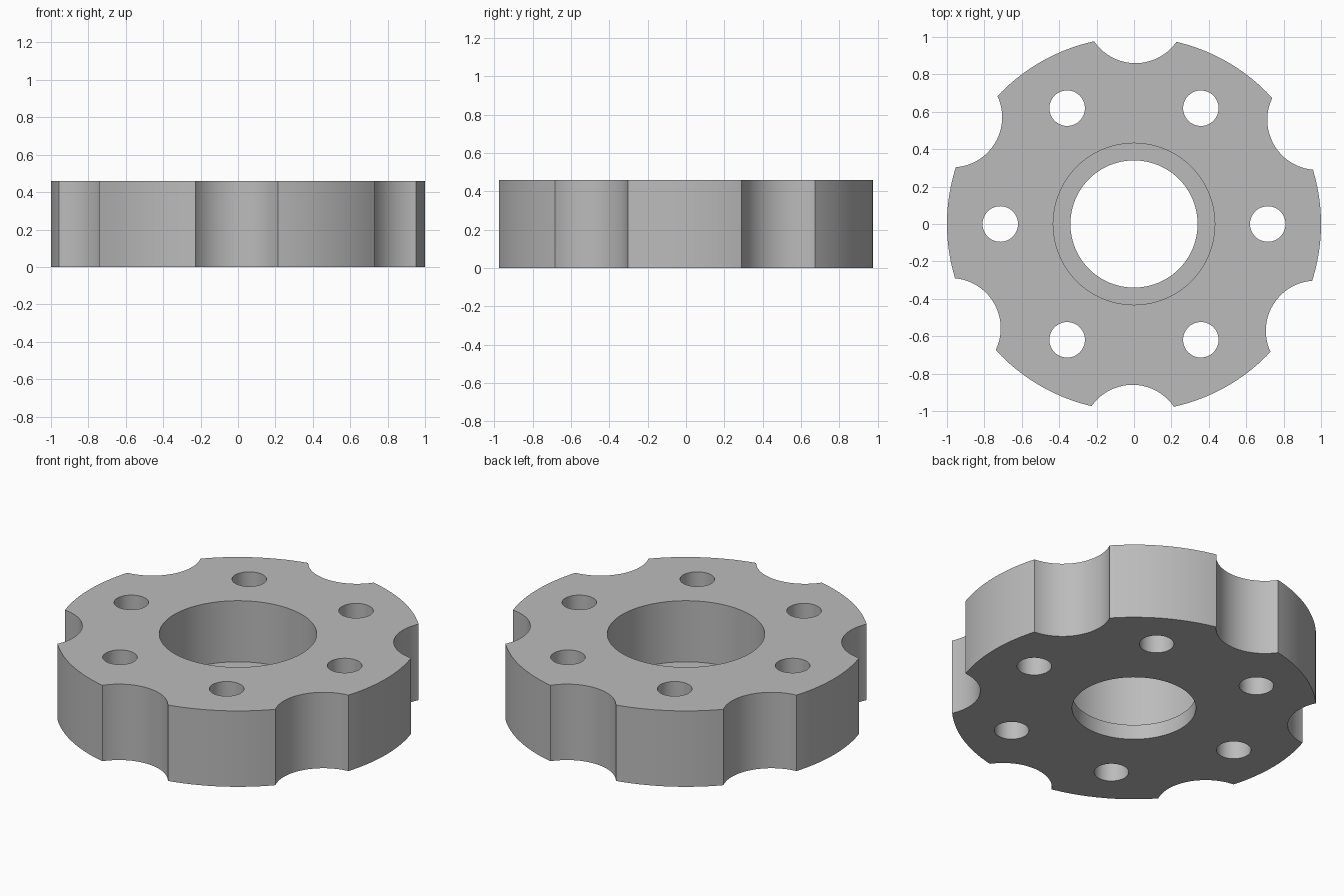
import bpy, math

if "Cube" in bpy.data.objects:
    bpy.data.objects.remove(bpy.data.objects["Cube"])

HEIGHT = 0.46
NOTCH_TILT = math.radians(-0.4)

grey = bpy.data.materials.new("neutral_grey")
grey.diffuse_color = (0.5, 0.5, 0.5, 1)
grey.use_nodes = True
grey.node_tree.nodes["Principled BSDF"].inputs["Base Color"].default_value = grey.diffuse_color


def cylinder(name, radius, z0, z1, x=0, y=0, sides=96):
    bpy.ops.mesh.primitive_cylinder_add(vertices=sides, radius=radius, depth=z1 - z0,
                                        location=(x, y, (z0 + z1) / 2))
    ob = bpy.context.object
    ob.name = name
    return ob


def ring(name, radius, distance, start, sides):
    """Six cutters spaced evenly around the axis."""
    return [cylinder(name, radius, -0.1, HEIGHT + 0.1,
                     distance * math.cos(start + i * math.pi / 3),
                     distance * math.sin(start + i * math.pi / 3), sides)
            for i in range(6)]


# Round body
body = cylinder("flange_body", 1.0, 0, HEIGHT, sides=128)
body.data.materials.append(grey)

# Through bore, wider counterbore from above, bolt holes and rim notches
cutters = [cylinder("bore_cutter", 0.34, -0.1, HEIGHT + 0.1),
           cylinder("counterbore_cutter", 0.432, 0.09, HEIGHT + 0.15)]
cutters += ring("bolt_hole_cutter", 0.095, 0.715, 0, 48)
cutters += ring("notch_cutter", 0.268, 1.128, math.pi / 6 + NOTCH_TILT, 96)

bpy.ops.object.select_all(action='DESELECT')
body.select_set(True)
bpy.context.view_layer.objects.active = body
for cutter in cutters:
    cutter.hide_render = True
    mod = body.modifiers.new("cut", 'BOOLEAN')
    mod.operation = 'DIFFERENCE'
    mod.solver = 'EXACT'
    mod.object = cutter
    bpy.ops.object.modifier_apply(modifier=mod.name)
for cutter in cutters:
    bpy.data.objects.remove(cutter, do_unlink=True)

# Smooth round walls, crisp rims
bpy.ops.object.shade_smooth_by_angle(angle=math.radians(30))
